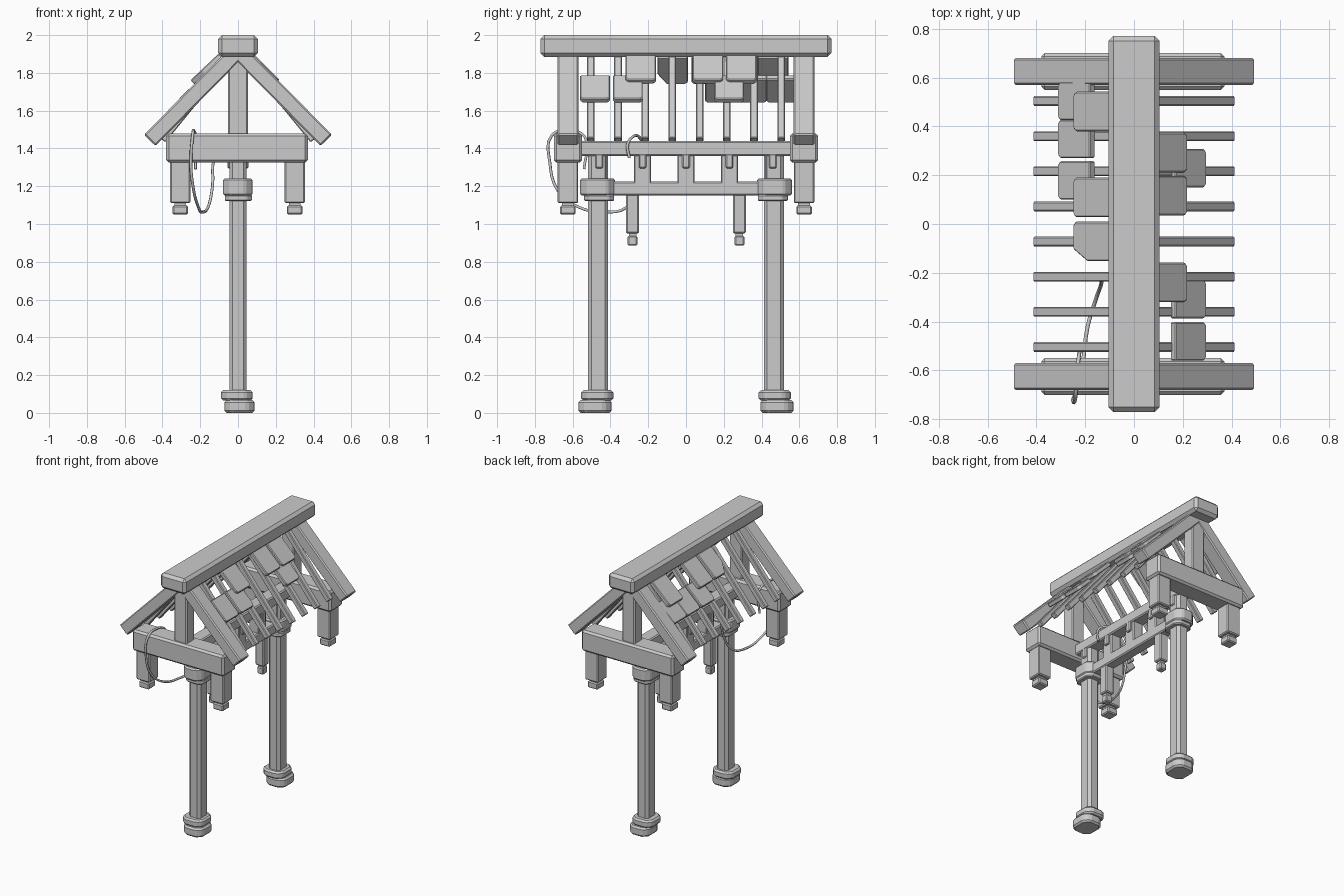
import bpy, bmesh, math
from mathutils import Matrix, Vector

if "Cube" in bpy.data.objects:
    bpy.data.objects.remove(bpy.data.objects["Cube"])


def finish(name, bm, bevel=0.0, matrix=None):
    bmesh.ops.recalc_face_normals(bm, faces=bm.faces)
    me = bpy.data.meshes.new(name)
    bm.to_mesh(me)
    bm.free()
    ob = bpy.data.objects.new(name, me)
    bpy.context.collection.objects.link(ob)
    if matrix is not None:
        ob.matrix_world = matrix
    if bevel:
        m = ob.modifiers.new("chamfer", 'BEVEL')
        m.width, m.segments = bevel, 1
        m.limit_method, m.angle_limit = 'ANGLE', math.radians(30)
    return ob


def prism(bm, pts, z0, z1):
    """Extrude a flat outline from z0 to z1."""
    f = bm.faces.new([bm.verts.new((x, y, z0)) for x, y in pts])
    r = bmesh.ops.extrude_face_region(bm, geom=[f])
    vs = [v for v in r['geom'] if isinstance(v, bmesh.types.BMVert)]
    bmesh.ops.translate(bm, verts=vs, vec=(0, 0, z1 - z0))


def box(name, x, y, z, bevel=0.008):
    bm = bmesh.new()
    prism(bm, [(x[0], y[0]), (x[1], y[0]), (x[1], y[1]), (x[0], y[1])], *z)
    return finish(name, bm, bevel)


def octo(name, x, y, z, cut, bevel=0.0):
    """Upright block with cut vertical corners."""
    (a, b), (c, d), k = x, y, cut
    bm = bmesh.new()
    prism(bm, [(a + k, c), (b - k, c), (b, c + k), (b, d - k),
               (b - k, d), (a + k, d), (a, d - k), (a, c + k)], *z)
    return finish(name, bm, bevel)


def slope_matrix(p, q, y):
    """Local x runs from p to q in the xz plane, local z is its outer normal."""
    u = Vector((q[0] - p[0], 0, q[1] - p[1]))
    length = u.length
    u.normalize()
    w = Vector((-u.z, 0, u.x))
    if w.z < 0:
        w = -w
    v = w.cross(u)
    m = Matrix((u, v, w)).transposed().to_4x4()
    m.translation = (p[0], y, p[1])
    return m, length


def rafter(name, p, q, y, width, thick, bevel):
    m, n = slope_matrix(p, q, y)
    bm = bmesh.new()
    h = width / 2
    prism(bm, [(0, -h), (n, -h), (n, h), (0, h)], -thick / 2, thick / 2)
    return finish(name, bm, bevel, m)


def tile(name, p, q, y0, y1, broken=False):
    m, n = slope_matrix(p, q, (y0 + y1) / 2)
    h, c = (y1 - y0) / 2, 0.014
    s = -1 if p[0] > q[0] else 1          # keeps the broken corner on -y
    pts = [(0, -h), (n - c, -h), (n, -h + c), (n, h - c), (n - c, h), (0, h)]
    if broken:
        pts[1:3] = [(n * 0.62, -h), (n, -h + 0.05)]
    bm = bmesh.new()
    prism(bm, [(a, b * s) for a, b in pts], -0.016, 0.016)
    return finish(name, bm, 0.005, m)


def pendant(name, x, y, w, z):
    """Hanging post with a stepped knob below: z = top, post end, knob bottom."""
    h = w / 2
    box(name, (x - h, x + h), (y - h, y + h), (z[1], z[0]), 0.007)
    k = h * 0.58
    box(name + "_neck", (x - k, x + k), (y - k, y + k), (z[1] - 0.025, z[1] + 0.01), 0)
    k = h * 0.76
    box(name + "_knob", (x - k, x + k), (y - k, y + k), (z[2], z[1] - 0.012), 0.007)


# Ridge beam and long beams
box("ridge_beam", (-0.105, 0.105), (-0.77, 0.77), (1.885, 2.0), 0.02)
box("upper_long_beam", (-0.05, 0.05), (-0.6, 0.6), (1.36, 1.44))
box("lower_long_beam", (-0.04, 0.04), (-0.46, 0.46), (1.15, 1.225))

# Both gable ends with their columns
for s, tag in ((-1, "front"), (1, "back")):
    def ys(a, b):
        return tuple(sorted((s * a, s * b)))
    box(tag + "_tie_beam", (-0.38, 0.37), ys(0.55, 0.70), (1.325, 1.48), 0.014)
    box(tag + "_king_post", (-0.052, 0.052), ys(0.58, 0.675), (1.46, 1.9))
    for d, side in ((-1, "left"), (1, "right")):
        rafter(f"{tag}_{side}_gable_rafter", (0.0, 1.915), (d * 0.467, 1.443),
               s * 0.625, 0.11, 0.085, 0.008)
        pendant(f"{tag}_{side}_pendant", d * 0.303 - 0.003, s * 0.625, 0.108, (1.34, 1.11, 1.05))
    pendant(tag + "_middle_pendant", 0, s * 0.283, 0.068, (1.16, 0.95, 0.885))
    # column, stone foot and collar
    octo(tag + "_column", (-0.046, 0.046), ys(0.412, 0.518), (0.05, 1.36), 0.018)
    octo(tag + "_foot_lower", (-0.072, 0.088), ys(0.395, 0.57), (0, 0.068), 0.038, 0.012)
    octo(tag + "_foot_upper", (-0.09, 0.078), ys(0.385, 0.555), (0.065, 0.12), 0.038, 0.012)
    octo(tag + "_collar", (-0.08, 0.077), ys(0.377, 0.56), (1.15, 1.242), 0.04, 0.01)
    octo(tag + "_collar_rim", (-0.07, 0.075), ys(0.38, 0.54), (1.122, 1.155), 0.03, 0.006)

# Short struts between the long beams, each with a small peg block
for i in range(5):
    y = -0.46 + 0.23 * i
    box("strut", (-0.04, 0.04), (y - 0.045, y + 0.045), (1.21, 1.37), 0.006)
    box("strut_peg", (-0.055, 0.055), (y - 0.02, y + 0.02), (1.295, 1.37), 0.006)

# Thin rafters
for i in range(8):
    for d in (-1, 1):
        rafter("thin_rafter", (d * 0.03, 1.897), (d * 0.4, 1.445),
               -0.504 + 0.144 * i, 0.04, 0.04, 0.005)

# Scattered roof tiles: upper and lower rows on each slope
for y in (-0.32, 0.035, 0.212):
    tile("right_upper_tile", (0.075, 1.885), (0.209, 1.752), y, y + 0.162)
for y in (-0.56, -0.387, 0.15):
    tile("right_lower_tile", (0.16, 1.778), (0.287, 1.651), y, y + 0.158)
for y in (-0.152, 0.028, 0.38):
    tile("left_upper_tile", (-0.09, 1.892), (-0.24, 1.75), y, y + 0.162, y < 0)
for y in (0.1, 0.27, 0.425):
    tile("left_lower_tile", (-0.17, 1.778), (-0.303, 1.651), y, y + 0.158)

# Rope wrapped over the front tie beam, sagging back to the long beam
path = [(-0.225, -0.54, 1.29), (-0.225, -0.535, 1.46), (-0.235, -0.62, 1.495),
        (-0.24, -0.71, 1.47), (-0.25, -0.72, 1.32), (-0.235, -0.68, 1.18),
        (-0.21, -0.57, 1.09), (-0.19, -0.42, 1.063), (-0.16, -0.32, 1.085),
        (-0.135, -0.25, 1.2), (-0.125, -0.22, 1.35), (-0.06, -0.24, 1.45),
        (0.05, -0.29, 1.455), (0.062, -0.31, 1.42), (0.06, -0.3, 1.35)]
cu = bpy.data.curves.new("rope", 'CURVE')
cu.dimensions = '3D'
cu.bevel_depth, cu.bevel_resolution, cu.resolution_u = 0.008, 1, 4
cu.use_fill_caps = True
sp = cu.splines.new('BEZIER')
sp.bezier_points.add(len(path) - 1)
for bp, co in zip(sp.bezier_points, path):
    bp.co = co
    bp.handle_left_type = bp.handle_right_type = 'AUTO'
bpy.context.collection.objects.link(bpy.data.objects.new("rope", cu))
